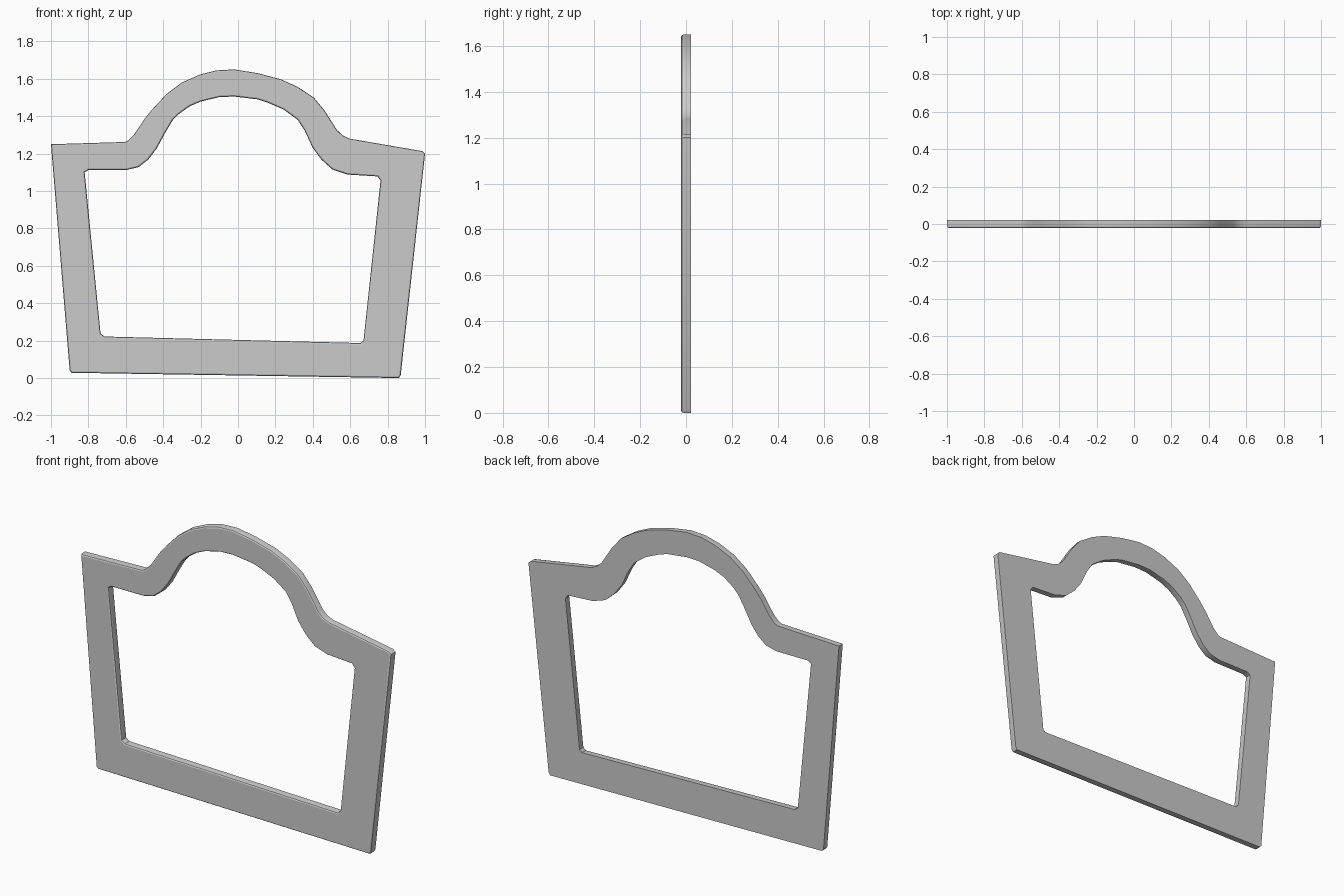
import bpy, bmesh
from mathutils import Vector

if "Cube" in bpy.data.objects:
    bpy.data.objects.remove(bpy.data.objects["Cube"])

HALF = 0.021      # half thickness
INSET = 0.008     # front edge rounding, measured in the face
DEPTH = 0.012     # front edge rounding, measured through the thickness

# Outlines (x, z), clockwise seen from the front
OUTER = [(-1, 1.25), (-.605, 1.262), (-.585, 1.272), (-.555, 1.303), (-.5, 1.385),
         (-.46, 1.435), (-.38, 1.52), (-.30, 1.58), (-.205, 1.622), (-.115, 1.645),
         (-.02, 1.65), (.105, 1.63), (.23, 1.597), (.32, 1.556), (.405, 1.50),
         (.463, 1.43), (.53, 1.325), (.56, 1.297), (.596, 1.28), (.985, 1.213),
         (1, 1.2), (.87, .015), (.86, 0), (-.89, .028), (-.9, .04)]
INNER = [(-.82, 1.10), (-.80, 1.112), (-.597, 1.112), (-.53, 1.128), (-.48, 1.168),
         (-.435, 1.227), (-.388, 1.313), (-.35, 1.377), (-.318, 1.41), (-.26, 1.452),
         (-.2, 1.478), (-.1, 1.502), (-.02, 1.505), (.105, 1.49), (.158, 1.473),
         (.243, 1.436), (.318, 1.382), (.356, 1.324), (.398, 1.233), (.446, 1.168),
         (.505, 1.115), (.585, 1.088), (.746, 1.078), (.762, 1.056), (.671, .2),
         (.655, .187), (-.714, .222), (-.735, .238)]


def offset(points, d):
    """Move a clockwise outline inwards by d (outwards if negative)."""
    pts = [Vector(p) for p in points]
    result = []
    for i, p in enumerate(pts):
        a = (p - pts[i - 1]).normalized()
        b = (pts[(i + 1) % len(pts)] - p).normalized()
        na, nb = Vector((a.y, -a.x)), Vector((b.y, -b.x))
        result.append(p + (na + nb) * d / (1 + na.dot(nb)))
    return result


def wall(bm, points, sign):
    """Edge wall from the sharp back to the rounded front; returns the end edges."""
    layers = [(0, HALF), (0, -HALF + DEPTH),
              (INSET * .3, -HALF + DEPTH * .3), (INSET, -HALF)]
    rings = [[bm.verts.new((p[0], y, p[1])) for p in offset(points, sign * d)]
             for d, y in layers]
    n = len(points)
    for r, s in zip(rings, rings[1:]):
        for i in range(n):
            j = (i + 1) % n
            bm.faces.new((r[i], r[j], s[j], s[i]))
    return [[bm.edges.get((r[i], r[(i + 1) % n])) for i in range(n)]
            for r in (rings[0], rings[-1])]


# Flat frame with an arched top
bm = bmesh.new()
outer_back, outer_front = wall(bm, OUTER, 1)
inner_back, inner_front = wall(bm, INNER, -1)
for edges, y in ((outer_back + inner_back, 1), (outer_front + inner_front, -1)):
    bmesh.ops.triangle_fill(bm, edges=edges, use_beauty=True, normal=(0, y, 0))
bmesh.ops.recalc_face_normals(bm, faces=bm.faces)
mesh = bpy.data.meshes.new("arched_frame")
bm.to_mesh(mesh)
bm.free()
frame = bpy.data.objects.new("arched_frame", mesh)
bpy.context.collection.objects.link(frame)
bpy.context.view_layer.objects.active = frame
frame.select_set(True)
bpy.ops.object.shade_smooth_by_angle(angle=0.55)
